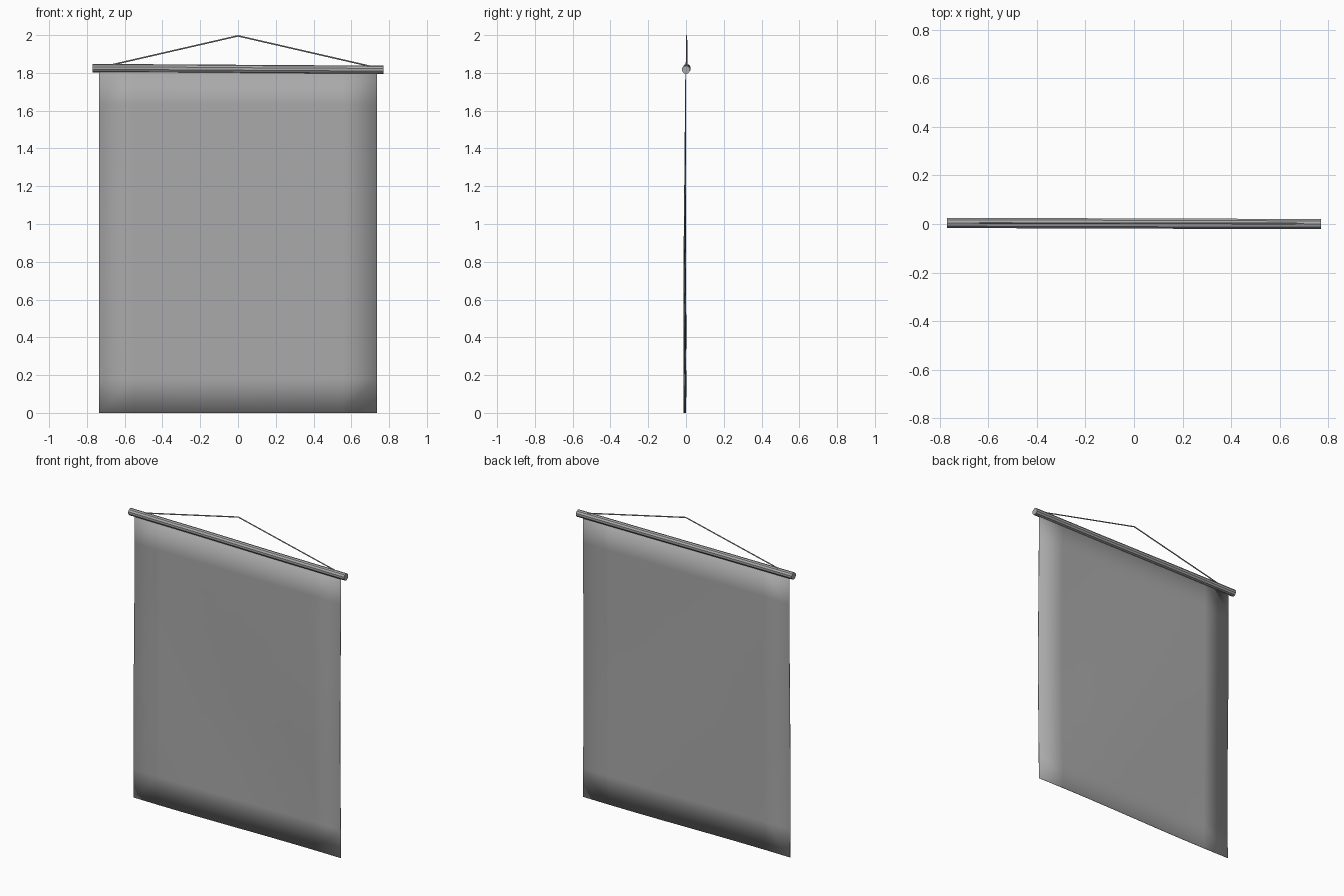
import bpy, bmesh, math
from mathutils import Vector

cube = bpy.data.objects.get("Cube")
if cube:
    bpy.data.objects.remove(cube, do_unlink=True)


def make_material(name, value):
    mat = bpy.data.materials.new(name)
    mat.use_nodes = True
    colour = (value, value, value, 1)
    mat.diffuse_color = colour
    mat.node_tree.nodes["Principled BSDF"].inputs["Base Color"].default_value = colour
    return mat


grey = make_material("plain grey", 0.4)


def finish(name, bm):
    bmesh.ops.recalc_face_normals(bm, faces=bm.faces)
    mesh = bpy.data.meshes.new(name)
    bm.to_mesh(mesh)
    bm.free()
    mesh.materials.append(grey)
    obj = bpy.data.objects.new(name, mesh)
    bpy.context.collection.objects.link(obj)
    return obj


def tube(name, points, radius, sides):
    """Capped tube whose rings stand upright across the x direction."""
    bm = bmesh.new()
    rings = []
    for p in points:
        ring = []
        for i in range(sides):
            a = math.tau * (i + 0.5) / sides
            offset = Vector((0, math.cos(a), math.sin(a))) * radius
            ring.append(bm.verts.new(Vector(p) + offset))
        rings.append(ring)
    for a, b in zip(rings, rings[1:]):
        for i in range(sides):
            j = (i + 1) % sides
            bm.faces.new((a[i], a[j], b[j], b[i]))
    bm.faces.new(rings[0])
    bm.faces.new(rings[-1])
    return finish(name, bm)


# Slightly sloping wooden rod
tube("rod", [(-0.77, 0.004, 1.825), (-0.26, 0.003, 1.823),
             (0.26, 0.001, 1.819), (0.77, 0, 1.817)], 0.022, 10)

# Hanging cord, tied to the rod at both ends
tube("hanging_cord", [(-0.68, 0.004, 1.84), (0, 0.003, 1.996),
                      (0.71, 0.002, 1.833)], 0.004, 6)

# Thin cloth with shallow waves that grow toward the hem
WIDTH, HEIGHT, THICKNESS = 1.47, 1.815, 0.003
bm = bmesh.new()
bmesh.ops.create_grid(bm, x_segments=8, y_segments=10, size=0.5)
for v in bm.verts:
    u, h = v.co.x, v.co.y + 0.5
    drop = 1 - h
    wave = math.sin(u * 5 + h * 4) * 0.006 * min(1, drop * 1.6)
    v.co = (u * WIDTH, -0.002 - 0.004 * min(1, drop * 2) + wave, h * HEIGHT)
cloth = finish("cloth", bm)
cloth.data.shade_smooth()
solid = cloth.modifiers.new("thickness", "SOLIDIFY")
solid.thickness = THICKNESS
solid.offset = 0
